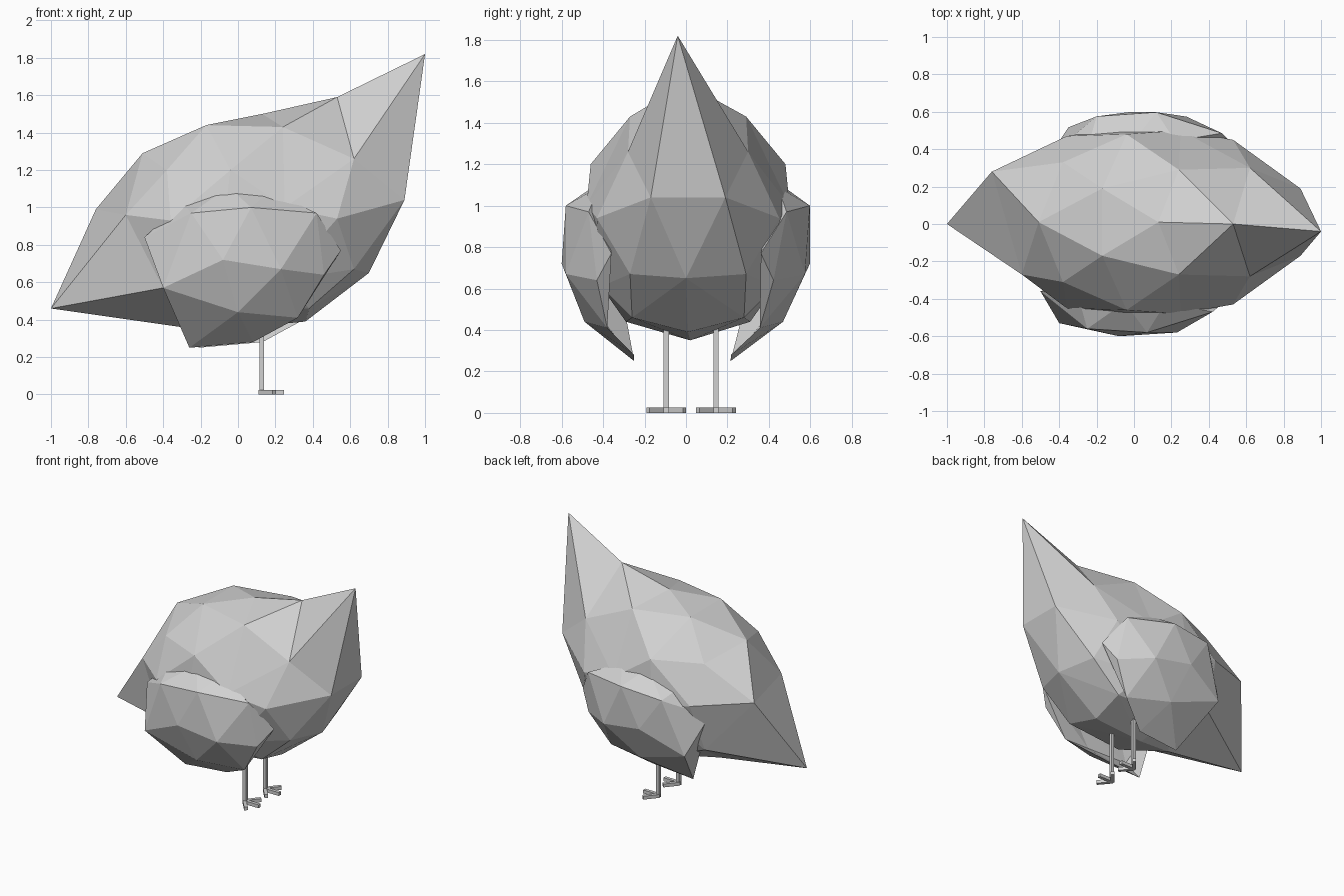
import bpy, bmesh, math
from mathutils import Vector

if "Cube" in bpy.data.objects:
    bpy.data.objects.remove(bpy.data.objects["Cube"], do_unlink=True)

grey = bpy.data.materials.new("light grey")
grey.use_nodes = True
colour = (0.64, 0.64, 0.64, 1)
grey.diffuse_color = colour
grey.node_tree.nodes["Principled BSDF"].inputs["Base Color"].default_value = colour


def finish(name, bm):
    bmesh.ops.recalc_face_normals(bm, faces=bm.faces)
    mesh = bpy.data.meshes.new(name)
    bm.to_mesh(mesh)
    bm.free()
    mesh.materials.append(grey)
    obj = bpy.data.objects.new(name, mesh)
    bpy.context.collection.objects.link(obj)
    return obj


def faceted_shell(name, layout, corners):
    """Triangulate the convex layout, then move each of its points to its corner."""
    bm = bmesh.new()
    pairs = [(bm.verts.new(p), c) for p, c in zip(layout, corners)]
    result = bmesh.ops.convex_hull(bm, input=bm.verts)
    loose = set(result["geom_interior"])
    for vert, corner in pairs:
        vert.co = corner
    bmesh.ops.delete(bm, geom=list(loose), context="VERTS")
    return finish(name, bm)


def box(name, size, location, turn=0):
    bm = bmesh.new()
    bmesh.ops.create_cube(bm, size=1)
    bmesh.ops.scale(bm, vec=size, verts=bm.verts)
    obj = finish(name, bm)
    obj.location = location
    obj.rotation_euler.z = turn
    return obj


# Body: spine corners, with the pointed beak and tail, then the mirrored flank corners
beak = Vector((1, -.04, 1.82))
spine = [(.53, 0, 1.59), (.13, .01, 1.5), (-.51, .01, 1.29), (-1, 0, .46),
         (.7, 0, .65), (.36, .01, .39), (-.05, .02, .35), (-.3, .02, .36),
         (-.76, .28, .99), (-.6, -.27, .96)]
flank = [(-.17, .18, 1.44), (.24, .28, 1.43), (-.38, .32, 1.2), (-.04, .47, 1.2),
         (.89, .18, 1.04), (.62, .29, 1.26), (.53, .44, .94), (.62, .28, .67),
         (.38, .27, .46), (.24, .42, .61), (.25, .49, 1), (-.08, .5, .88),
         (-.36, .46, .93), (-.4, .34, .57), (-.1, .3, .44)]
body = [Vector(p) for p in spine]
body += [Vector((x, .01 + side * y, z)) for x, y, z in flank for side in (-1, 1)]
middle = Vector((.05, 0, .92))
layout = [(p - middle).normalized() for p in body]
layout.append((beak - middle).normalized() * .97)
faceted_shell("body", layout, body + [beak])

# Wings: bulging outside, curling under the body to a flat tip, hollow inside
outside = [(-.4, .53, .57), (-.08, .6, .72), (.23, .58, .67), (0, .49, .44), (.32, .38, .41),
           (.08, .25, .28), (-.26, .25, .25), (.07, .58, 1), (-.25, .56, .97), (.42, .47, .97),
           (.55, .36, .77), (.46, .43, .64), (.17, .42, 1.09), (-.05, .42, 1.11),
           (-.3, .38, 1.03), (-.5, .36, .84)]
hollow = [(.1, .39, .42), (-.24, .38, .42), (.2, .4, .62), (-.2, .4, .65)]
for name, side, shift, lean in (("right_wing", -1, 0, 0), ("left_wing", 1, .05, .07)):
    def place(x, y, z, inset=0):
        return (x + shift, side * (y - inset + lean * (z - .75)), z)
    corners = [place(*p) for p in outside + hollow]
    layout = [place(*p) for p in outside] + [place(*p, inset=.3) for p in hollow]
    faceted_shell(name, layout, corners)

# Legs, each with three spread toes
for name, y in (("right", -.095), ("left", .145)):
    box(name + "_leg", (.025, .025, .47), (.127, y, .235))
    for label, angle, length in (("inner", -50, .115), ("middle", 0, .125), ("outer", 50, .115)):
        turn = math.radians(angle)
        toe = (.12 + math.cos(turn) * length / 2, y + math.sin(turn) * length / 2, .0125)
        box(name + "_" + label + "_toe", (length, .025, .025), toe, turn)
